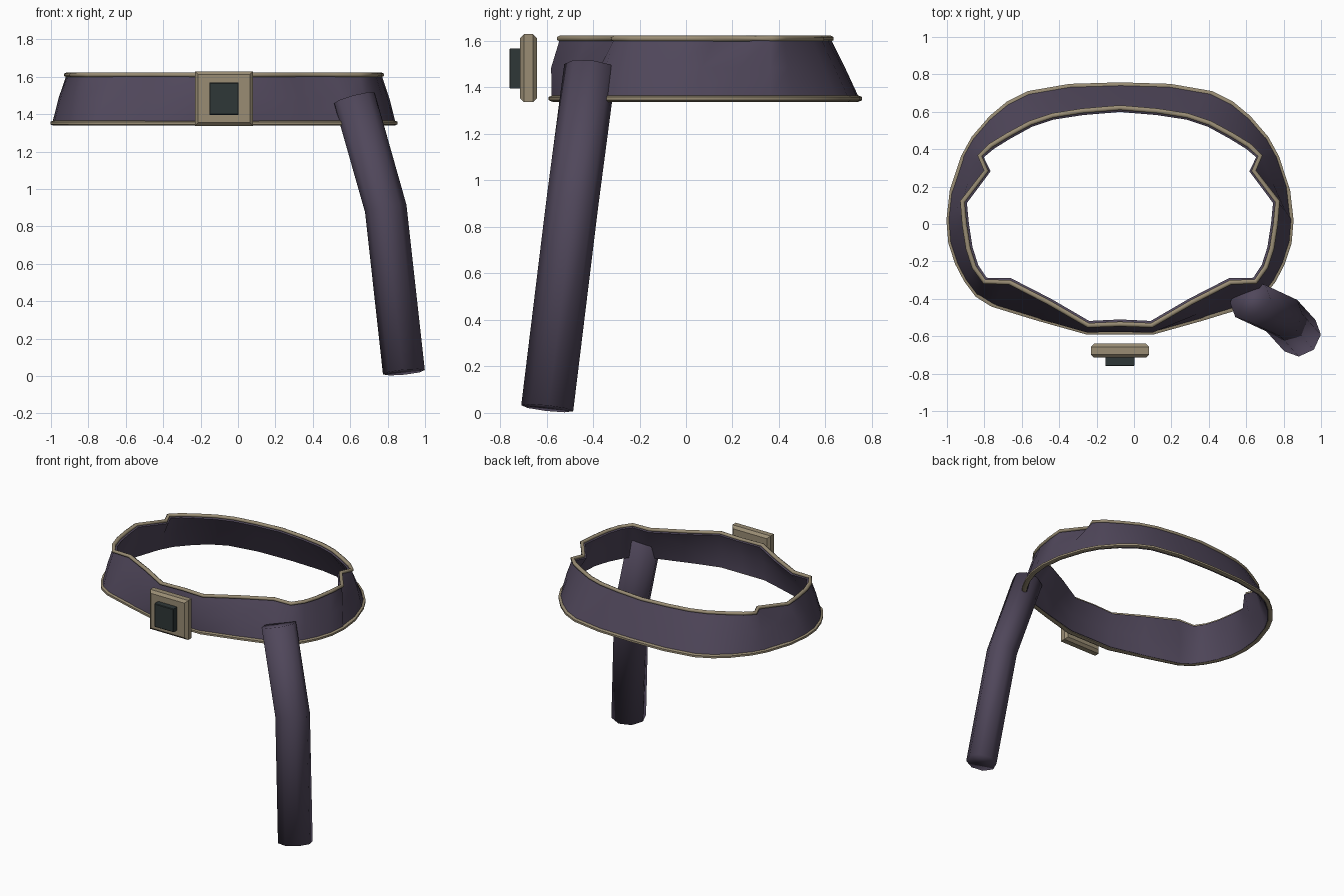
import bpy, bmesh, math
from mathutils import Vector

if "Cube" in bpy.data.objects:
    bpy.data.objects.remove(bpy.data.objects["Cube"])

CX = -0.075  # symmetry line of the belt


def material(name, rgb):
    m = bpy.data.materials.new(name)
    m.diffuse_color = (*rgb, 1)
    m.use_nodes = True
    m.node_tree.nodes["Principled BSDF"].inputs["Base Color"].default_value = m.diffuse_color
    return m


PURPLE = material("purple leather", (0.080, 0.063, 0.104))
TAN = material("tan trim", (0.32, 0.265, 0.175))
DARK = material("dark stone", (0.028, 0.038, 0.038))


def smooth(ob, angle):
    bpy.ops.object.select_all(action='DESELECT')
    ob.select_set(True)
    bpy.context.view_layer.objects.active = ob
    bpy.ops.object.shade_smooth_by_angle(angle=math.radians(angle))


def make(name, verts, faces, mat):
    me = bpy.data.meshes.new(name)
    me.from_pydata([tuple(v) for v in verts], [], faces)
    bm = bmesh.new()
    bm.from_mesh(me)
    bmesh.ops.recalc_face_normals(bm, faces=bm.faces)
    bm.to_mesh(me)
    bm.free()
    me.materials.append(mat)
    ob = bpy.data.objects.new(name, me)
    bpy.context.collection.objects.link(ob)
    return ob


def sweep(name, path, ref, ru, rv, sides, mat, closed, angle):
    """Sweep an elliptical section along a path; ru lies along ref."""
    path = [Vector(p) for p in path]
    ref = Vector(ref)
    n = len(path)
    verts, faces = [], []
    for i, p in enumerate(path):
        a = path[(i - 1) % n] if closed or i > 0 else p
        b = path[(i + 1) % n] if closed or i < n - 1 else p
        t = ((b - p).normalized() + (p - a).normalized()).normalized()
        u = (ref - t * ref.dot(t)).normalized()
        v = t.cross(u)
        for k in range(sides):
            w = math.tau * k / sides
            verts.append(p + u * ru * math.cos(w) + v * rv * math.sin(w))
    for i in range(n if closed else n - 1):
        j = (i + 1) % n
        for k in range(sides):
            l = (k + 1) % sides
            faces.append((i * sides + k, i * sides + l, j * sides + l, j * sides + k))
    if not closed:
        faces.append(tuple(range(sides)))
        faces.append(tuple(range((n - 1) * sides, n * sides)))
    smooth(make(name, verts, faces, mat), angle)


def mirrored(half, z, scale=1.0):
    """Half outline (front to back) completed into a closed loop."""
    pts = half + [(-x, y) for x, y in half[-2:0:-1]]
    return [Vector((x * scale + CX, y * scale, z)) for x, y in pts]


TOP = [(0, -0.535), (0.17, -0.542), (0.38, -0.42), (0.59, -0.312), (0.725, -0.308),
       (0.78, -0.23), (0.812, -0.13), (0.832, 0.0), (0.842, 0.12), (0.715, 0.285),
       (0.75, 0.365), (0.69, 0.42), (0.60, 0.475), (0.48, 0.54), (0.36, 0.58),
       (0.20, 0.605), (0, 0.622)]
LOW = [(0, -0.578), (0.18, -0.578), (0.44, -0.505), (0.685, -0.43), (0.765, -0.38),
       (0.825, -0.30), (0.872, -0.21), (0.908, -0.10), (0.918, 0.02), (0.90, 0.18),
       (0.84, 0.36), (0.785, 0.46), (0.69, 0.57), (0.60, 0.645), (0.49, 0.70),
       (0.27, 0.738), (0, 0.746)]
# Slight bulge at mid height, stronger at the front
MID = [((a + c) / 2 * 1.005, (b + d) / 2 - (0.02 if b < -0.4 else 0))
       for (a, b), (c, d) in zip(TOP, LOW)]

# Flared belt band with thickness
rings = [mirrored(LOW, 1.352), mirrored(MID, 1.485), mirrored(TOP, 1.61)]
n = len(rings[0])
faces = [(r * n + i, r * n + (i + 1) % n, (r + 1) * n + (i + 1) % n, (r + 1) * n + i)
         for r in range(2) for i in range(n)]
band = make("belt_band", sum(rings, []), faces, PURPLE)
mod = band.modifiers.new("thickness", 'SOLIDIFY')
mod.thickness = 0.026
mod.offset = -1
bpy.context.view_layer.objects.active = band
bpy.ops.object.modifier_apply(modifier=mod.name)
smooth(band, 70)

# Piping along both rims
sweep("top_trim", mirrored(TOP, 1.61), (0, 0, 1), 0.013, 0.015, 6, TAN, True, 65)
sweep("bottom_trim", mirrored(LOW, 1.352, 0.993), (0, 0, 1), 0.014, 0.019, 6, TAN, True, 65)

# Bent eight-sided sheath hanging on one side
sweep("sheath", [(0.887, -0.597, 0.02), (0.79, -0.49, 0.895), (0.622, -0.412, 1.487)],
      (1, 1, 0), 0.118, 0.107, 8, PURPLE, False, 180)


def plate(name, hw, hh, zc, y0, y1, bevel, mat):
    """Square plate with chamfered front and back rims."""
    verts = []
    for y, d in ((y0, bevel), (y0 + bevel, 0), (y1 - bevel, 0), (y1, bevel)):
        for sx, sz in ((-1, -1), (1, -1), (1, 1), (-1, 1)):
            verts.append((CX + sx * (hw - d), y, zc + sz * (hh - d)))
    fs = [(0, 1, 2, 3), (12, 13, 14, 15)]
    fs += [(r * 4 + k, r * 4 + (k + 1) % 4, r * 4 + 4 + (k + 1) % 4, r * 4 + 4 + k)
           for r in range(3) for k in range(4)]
    make(name, verts, fs, mat)


# Buckle plate and its stone
plate("buckle_plate", 0.156, 0.146, 1.483, -0.715, -0.64, 0.018, TAN)
plate("buckle_stone", 0.078, 0.086, 1.482, -0.76, -0.66, 0.004, DARK)
